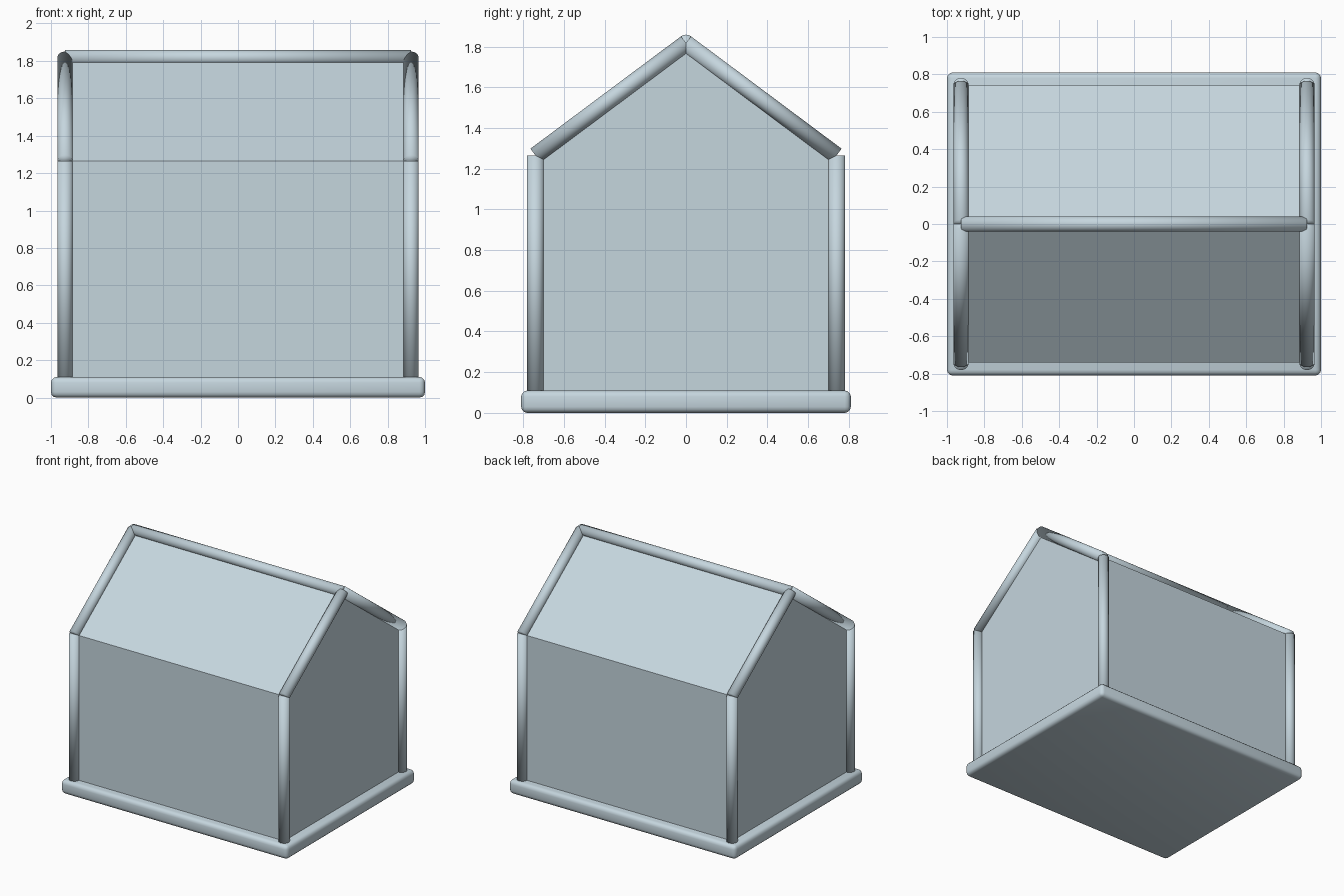
import bpy
import bmesh
from mathutils import Vector

if "Cube" in bpy.data.objects:
    bpy.data.objects.remove(bpy.data.objects["Cube"], do_unlink=True)

WALL_X, WALL_Y = 0.925, 0.74
BASE_TOP, EAVE, RIDGE = 0.11, 1.265, 1.817
TUBE = 0.041

paint = bpy.data.materials.new("pale blue grey")
paint.use_nodes = True
colour = (0.56, 0.67, 0.73, 1)
paint.diffuse_color = colour
paint.node_tree.nodes["Principled BSDF"].inputs["Base Color"].default_value = colour


def add_object(name, bm, smooth=False):
    bmesh.ops.recalc_face_normals(bm, faces=bm.faces)
    for face in bm.faces:
        face.smooth = smooth
    mesh = bpy.data.meshes.new(name)
    bm.to_mesh(mesh)
    bm.free()
    mesh.materials.append(paint)
    obj = bpy.data.objects.new(name, mesh)
    bpy.context.collection.objects.link(obj)
    return obj


def tube(name, start, end):
    """Capped round bar between two points."""
    start, end = Vector(start), Vector(end)
    axis = end - start
    bm = bmesh.new()
    bmesh.ops.create_cone(bm, cap_ends=True, segments=32, radius1=TUBE,
                          radius2=TUBE, depth=axis.length)
    obj = add_object(name, bm, smooth=True)
    obj.location = (start + end) / 2
    obj.rotation_mode = "QUATERNION"
    obj.rotation_quaternion = axis.to_track_quat("Z", "Y")
    return obj


# Rounded floor slab
bm = bmesh.new()
bmesh.ops.create_cube(bm, size=1)
bmesh.ops.scale(bm, vec=(2, 1.62, BASE_TOP), verts=bm.verts)
bmesh.ops.translate(bm, vec=(0, 0, BASE_TOP / 2), verts=bm.verts)
bmesh.ops.bevel(bm, geom=bm.edges[:], offset=0.03, segments=3, profile=0.5,
                affect="EDGES")
add_object("floor_slab", bm, smooth=True)

# Gabled body, extruded from its end profile
profile = [(-WALL_Y, BASE_TOP / 2), (WALL_Y, BASE_TOP / 2), (WALL_Y, EAVE),
           (0, RIDGE), (-WALL_Y, EAVE)]
bm = bmesh.new()
gable = bm.faces.new([bm.verts.new((-WALL_X, y, z)) for y, z in profile])
extruded = bmesh.ops.extrude_face_region(bm, geom=[gable], use_keep_orig=True)
moved = [v for v in extruded["geom"] if isinstance(v, bmesh.types.BMVert)]
bmesh.ops.translate(bm, vec=(2 * WALL_X, 0, 0), verts=moved)
add_object("house_body", bm)

# Corner posts and sloping rafters
for side, x in (("left", WALL_X), ("right", -WALL_X)):
    for end, y in (("front", -WALL_Y), ("back", WALL_Y)):
        tube(f"post_{end}_{side}", (x, y, BASE_TOP / 2), (x, y, EAVE))
        tube(f"rafter_{end}_{side}", (x, y, EAVE), (x, 0, RIDGE))

# Ridge bar
tube("ridge_bar", (-WALL_X, 0, RIDGE), (WALL_X, 0, RIDGE))
